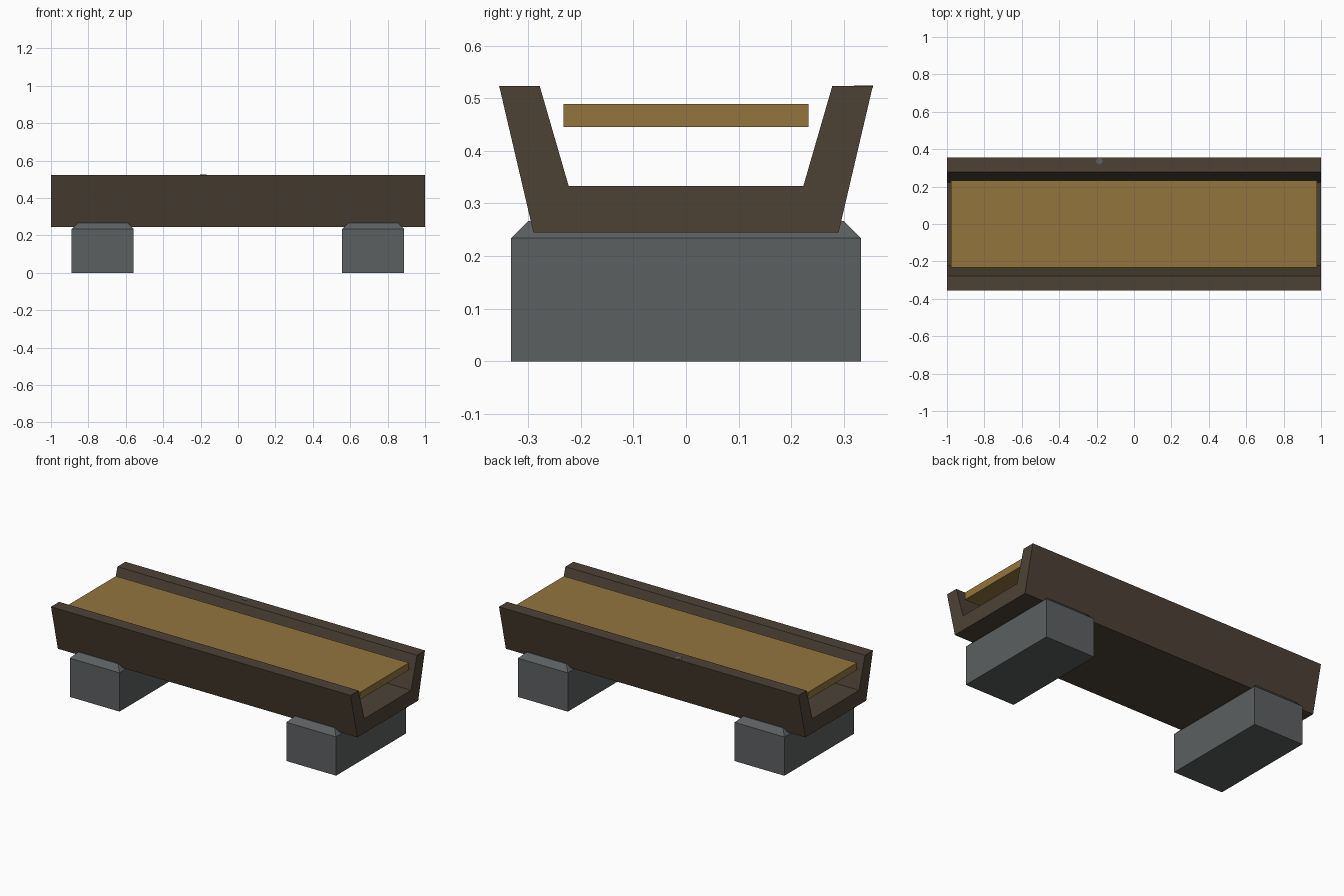
import bpy, bmesh

if "Cube" in bpy.data.objects:
    bpy.data.objects.remove(bpy.data.objects["Cube"])


def material(name, rgb):
    def lin(c):
        c /= 255
        return c / 12.92 if c <= 0.04045 else ((c + 0.055) / 1.055) ** 2.4
    m = bpy.data.materials.new(name)
    m.diffuse_color = (*[lin(c) for c in rgb], 1)
    m.use_nodes = True
    m.node_tree.nodes["Principled BSDF"].inputs["Base Color"].default_value = m.diffuse_color
    return m


wood = material("dark wood", (77, 66, 53))
straw = material("golden feed", (147, 117, 61))
stone = material("grey stone", (92, 96, 97))


def finish(name, bm, mat):
    bmesh.ops.recalc_face_normals(bm, faces=bm.faces)
    me = bpy.data.meshes.new(name)
    bm.to_mesh(me)
    bm.free()
    me.materials.append(mat)
    ob = bpy.data.objects.new(name, me)
    bpy.context.collection.objects.link(ob)
    return ob


def box(name, x0, x1, y, z0, z1, mat, top_bevel=0):
    bm = bmesh.new()
    bmesh.ops.create_cube(bm, size=1)
    for v in bm.verts:
        v.co.x = x1 if v.co.x > 0 else x0
        v.co.y = y if v.co.y > 0 else -y
        v.co.z = z1 if v.co.z > 0 else z0
    if top_bevel:
        edges = [e for e in bm.edges if all(v.co.z > z1 - 1e-4 for v in e.verts)]
        bmesh.ops.bevel(bm, geom=edges, offset=top_bevel, segments=1,
                        affect='EDGES', profile=0.5)
    return finish(name, bm, mat)


# trough body: flared U profile, open at both ends
half = [(0.290, 0.245), (0.355, 0.523), (0.278, 0.523), (0.223, 0.333)]
profile = half + [(-y, z) for y, z in reversed(half)]
bm = bmesh.new()
face = bm.faces.new([bm.verts.new((-1, y, z)) for y, z in profile])
ext = bmesh.ops.extrude_face_region(bm, geom=[face], use_keep_orig=True)
bmesh.ops.translate(bm, vec=(2, 0, 0),
                    verts=[g for g in ext["geom"] if isinstance(g, bmesh.types.BMVert)])
finish("trough", bm, wood)

# flat feed slab sitting high between the walls
box("feed", -0.978, 0.978, 0.233, 0.445, 0.489, straw)

# two stone supports with chamfered tops
for side, cx in (("left", -0.724), ("right", 0.722)):
    box(side + "_support", cx - 0.166, cx + 0.166, 0.333, 0, 0.267, stone, 0.033)

# small grey spot on the back rim
bm = bmesh.new()
bmesh.ops.create_cone(bm, cap_ends=True, segments=8, radius1=0.018, radius2=0.018, depth=0.004)
bmesh.ops.translate(bm, vec=(-0.186, 0.337, 0.5225), verts=bm.verts)
finish("rim_spot", bm, stone)
